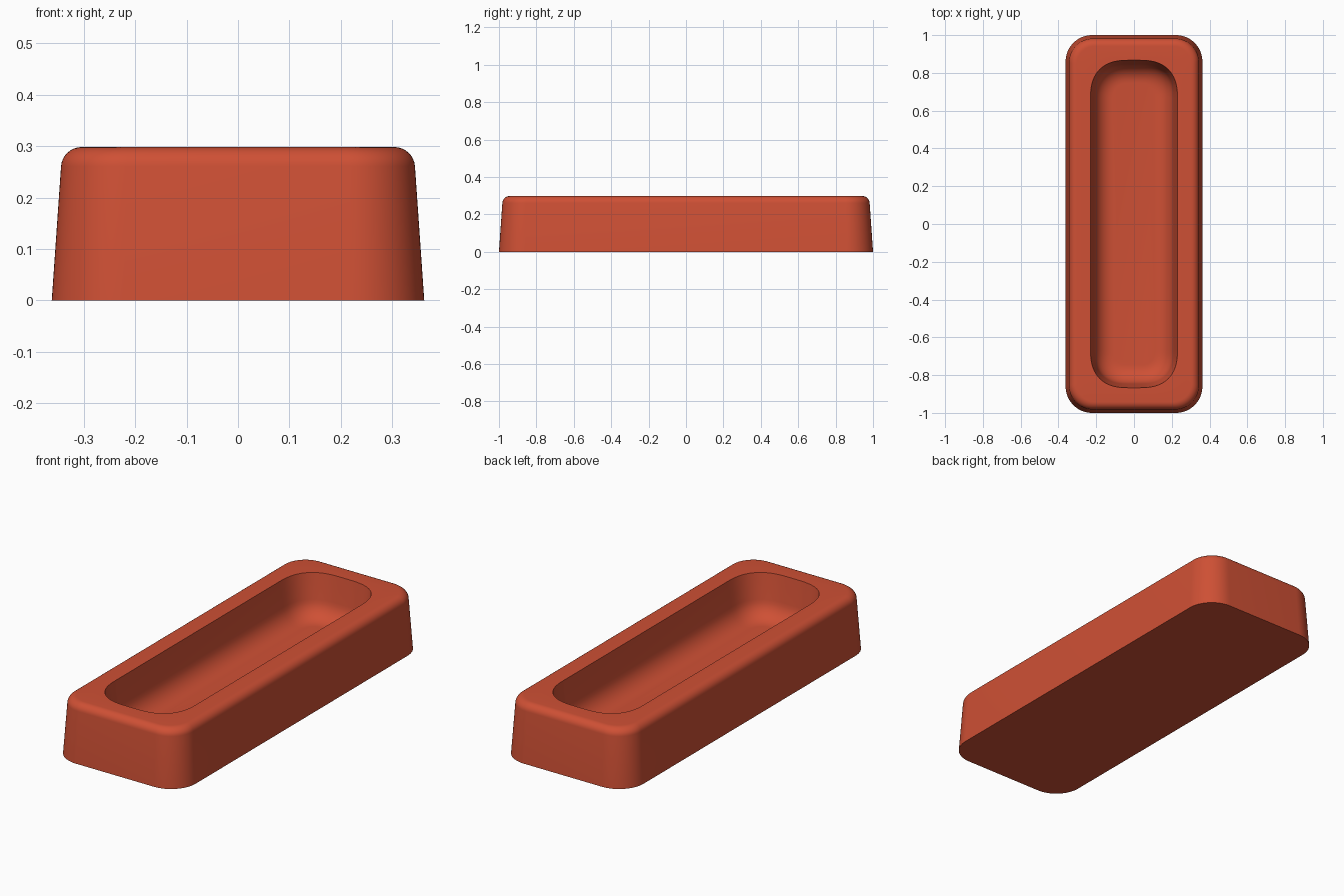
import bpy
import bmesh
import math

cube = bpy.data.objects.get("Cube")
if cube:
    bpy.data.objects.remove(cube, do_unlink=True)

CORNER_STEPS = 16
FILLET_STEPS = 8


def make_material(name, color):
    mat = bpy.data.materials.new(name)
    mat.use_nodes = True
    mat.diffuse_color = color
    mat.node_tree.nodes["Principled BSDF"].inputs["Base Color"].default_value = color
    return mat


def ring(bm, half_x, half_y, radius, z, power=2.0):
    """Closed loop of vertices around a rectangle with rounded corners."""
    verts = []
    for quarter in range(4):
        sx = 1 if quarter in (0, 3) else -1
        sy = 1 if quarter < 2 else -1
        for i in range(CORNER_STEPS + 1):
            a = (quarter + i / CORNER_STEPS) * math.pi / 2
            cx = abs(math.cos(a)) ** (2 / power)
            cy = abs(math.sin(a)) ** (2 / power)
            verts.append(bm.verts.new((sx * (half_x - radius + radius * cx),
                                       sy * (half_y - radius + radius * cy), z)))
    return verts


def bridge(bm, lower, upper):
    n = len(lower)
    for i in range(n):
        j = (i + 1) % n
        bm.faces.new((lower[i], lower[j], upper[j], upper[i]))


def arc(start, end):
    """Angles from start to end in degrees, as radians."""
    return [math.radians(start + (end - start) * i / FILLET_STEPS)
            for i in range(FILLET_STEPS + 1)]


bm = bmesh.new()

# Outer shell: drafted wall, then a rounded top edge
HEIGHT, EDGE = 0.298, 0.04
rings = [ring(bm, 0.362, 1.0, 0.14, 0)]
for a in arc(4, 90):
    inset = 0.058 - EDGE * math.cos(a)
    rings.append(ring(bm, 0.362 - inset, 1.0 - inset, 0.14 - inset * 0.7,
                      HEIGHT - EDGE + EDGE * math.sin(a)))

# Hollow: sharp rim, drafted wall, rounded floor edge
FLOOR, BOWL = 0.08, 0.1
rings.append(ring(bm, 0.23, 0.867, 0.2, HEIGHT, 2.5))
for a in arc(6, 90):
    inset = 0.12 - BOWL * math.cos(a)
    rings.append(ring(bm, 0.23 - inset, 0.867 - inset, 0.2 - inset,
                      FLOOR + BOWL - BOWL * math.sin(a), 2.5))

for lower, upper in zip(rings, rings[1:]):
    bridge(bm, lower, upper)
bm.faces.new(list(reversed(rings[0])))
bm.faces.new(rings[-1])
bmesh.ops.recalc_face_normals(bm, faces=bm.faces)

mesh = bpy.data.meshes.new("tray")
bm.to_mesh(mesh)
bm.free()
tray = bpy.data.objects.new("tray", mesh)
bpy.context.collection.objects.link(tray)
mesh.materials.append(make_material("brick red", (0.62, 0.08, 0.035, 1)))

bpy.ops.object.select_all(action="DESELECT")
tray.select_set(True)
bpy.context.view_layer.objects.active = tray
bpy.ops.object.shade_smooth_by_angle(angle=math.radians(35))
